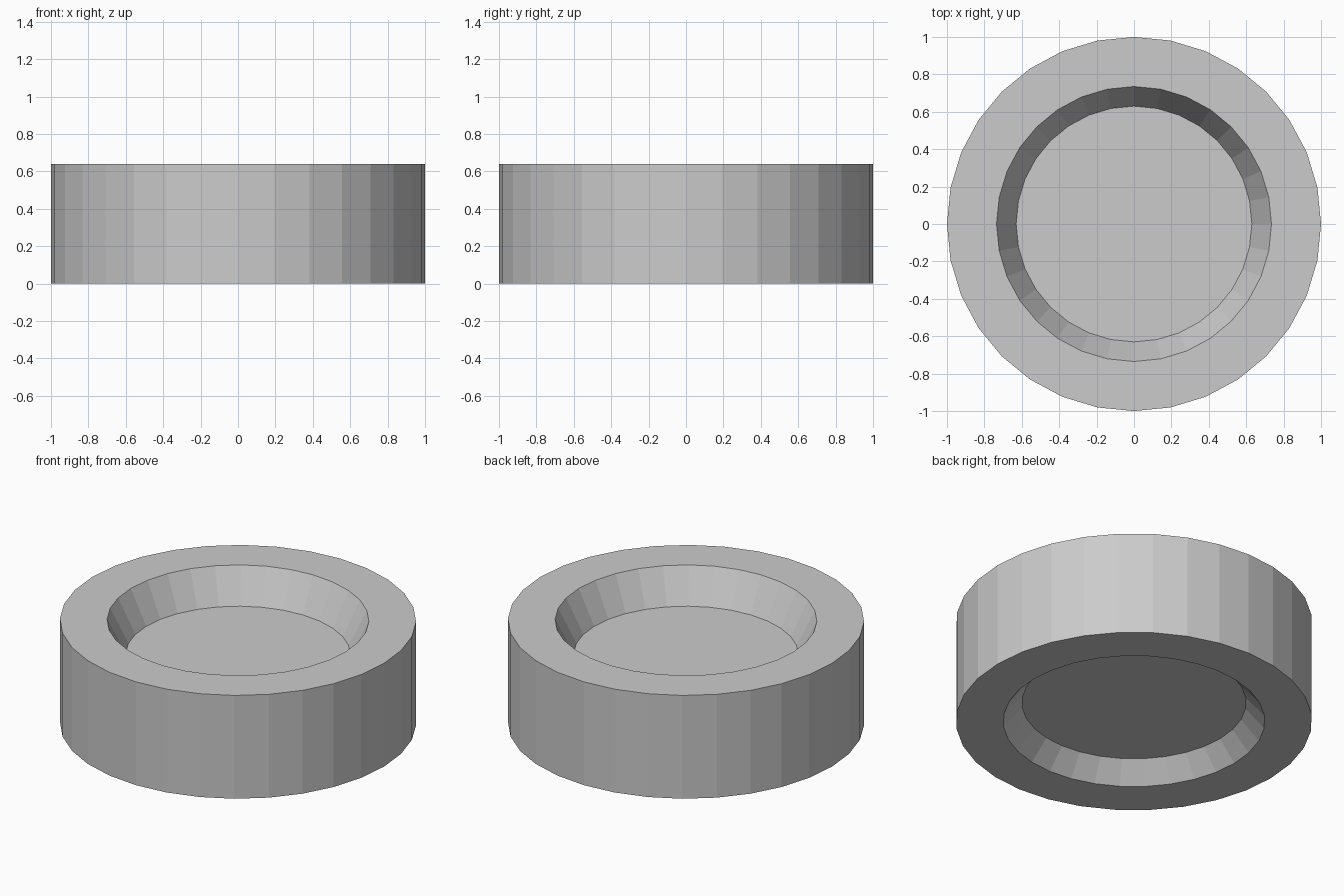
import bpy, bmesh
from math import cos, sin, tau

if "Cube" in bpy.data.objects:
    bpy.data.objects.remove(bpy.data.objects["Cube"])

SIDES = 32
# Closed half-section (radius, z), from the lower dish centre outward to the upper dish centre
PROFILE = [(0.63, 0.12), (0.735, 0.0), (1.0, 0.0),
           (1.0, 0.64), (0.735, 0.64), (0.63, 0.433)]

# Wheel body: stacked rings, with a dished recess on both faces
bm = bmesh.new()
rings = [[bm.verts.new((r * cos(tau * i / SIDES), r * sin(tau * i / SIDES), z))
          for i in range(SIDES)] for r, z in PROFILE]
for low, high in zip(rings, rings[1:]):
    for i in range(SIDES):
        j = (i + 1) % SIDES
        bm.faces.new((low[i], low[j], high[j], high[i]))

# Flat floors of the two recesses
bm.faces.new(rings[0][::-1])
bm.faces.new(rings[-1])
bmesh.ops.recalc_face_normals(bm, faces=bm.faces)

mesh = bpy.data.meshes.new("dished_wheel")
bm.to_mesh(mesh)
bm.free()
bpy.context.collection.objects.link(bpy.data.objects.new("dished_wheel", mesh))
